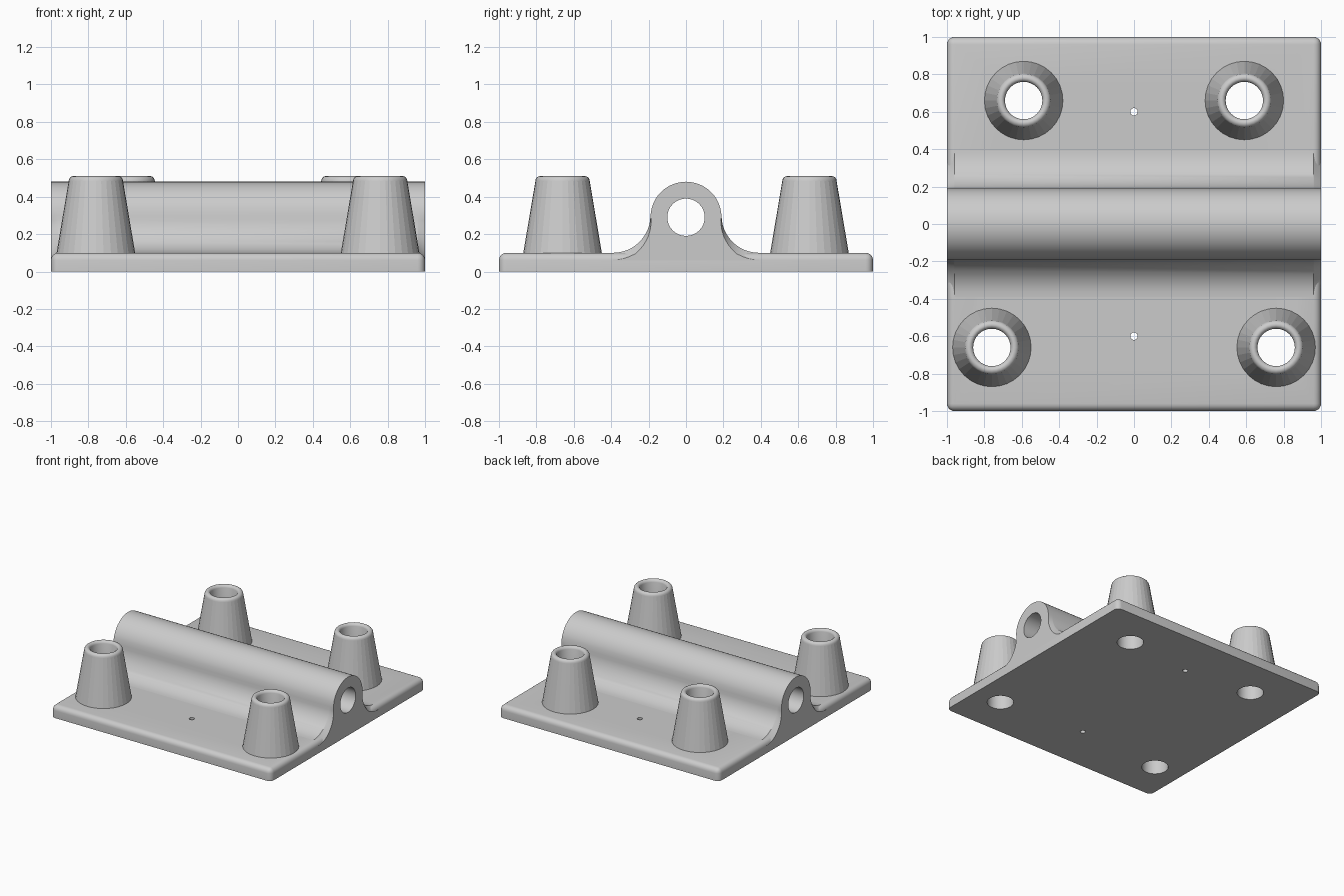
import bpy
import bmesh
from math import sin, cos, pi, radians

if "Cube" in bpy.data.objects:
    bpy.data.objects.remove(bpy.data.objects["Cube"], do_unlink=True)

# Single grey material
grey = bpy.data.materials.new("light grey")
grey.use_nodes = True
colour = (0.6, 0.6, 0.6, 1)
grey.diffuse_color = colour
grey.node_tree.nodes["Principled BSDF"].inputs["Base Color"].default_value = colour

PLATE_TOP, EDGE = 0.1, 0.04
HOLE, SIDES = 0.1, 32
POSTS = {"front_left": (0.76, -0.66), "front_right": (-0.76, -0.66),
         "back_left": (0.59, 0.66), "back_right": (-0.59, 0.66)}


def make_object(name, bm):
    bmesh.ops.recalc_face_normals(bm, faces=bm.faces)
    mesh = bpy.data.meshes.new(name)
    bm.to_mesh(mesh)
    bm.free()
    mesh.materials.append(grey)
    obj = bpy.data.objects.new(name, mesh)
    bpy.context.collection.objects.link(obj)
    return obj


def smooth(obj, angle=35):
    obj.data.polygons.foreach_set("use_smooth", [True] * len(obj.data.polygons))
    obj.data.set_sharp_from_angle(angle=radians(angle))


def cylinder_cutter(radius, x, y, z, along_x=False):
    bm = bmesh.new()
    bmesh.ops.create_cone(bm, cap_ends=True, segments=SIDES, radius1=radius,
                          radius2=radius, depth=3 if along_x else 1)
    cutter = make_object("hole_cutter", bm)
    cutter.location = (x, y, z)
    if along_x:
        cutter.rotation_euler.y = pi / 2
    cutter.hide_render = True
    return cutter


def cut(obj, cutters):
    for cutter in cutters:
        mod = obj.modifiers.new("hole", "BOOLEAN")
        mod.operation, mod.solver, mod.object = "DIFFERENCE", "EXACT", cutter
    bpy.context.view_layer.update()
    graph = bpy.context.evaluated_depsgraph_get()
    result = bpy.data.meshes.new_from_object(obj.evaluated_get(graph))
    obj.modifiers.clear()
    obj.data = result
    for cutter in cutters:
        bpy.data.objects.remove(cutter, do_unlink=True)


# Base plate with rounded corners and top edges, sharp underneath
bm = bmesh.new()
bmesh.ops.create_cube(bm, size=2)
for v in bm.verts:
    v.co.z = PLATE_TOP if v.co.z > 0 else 0
rounded = [e for e in bm.edges if max(v.co.z for v in e.verts) > 0]
bmesh.ops.bevel(bm, geom=rounded, offset=EDGE, segments=5, profile=0.5, affect="EDGES")
plate = make_object("base_plate", bm)
holes = [cylinder_cutter(HOLE, x, y, 0) for x, y in POSTS.values()]
holes += [cylinder_cutter(0.02, 0, y, 0) for y in (-0.6, 0.6)]
cut(plate, holes)
smooth(plate)


# Hinge barrel: round top flaring into the plate through concave fillets
def barrel_section(inset):
    half = []
    for i in range(13):
        t = i / 12
        r = 0.2 + inset * min(1, 1.5 * t)
        a = pi + t * pi / 2
        half.append((0.39 + r * cos(a), 0.3 + r * sin(a)))
    half.reverse()
    half.insert(0, (0.39, PLATE_TOP - EDGE))
    crown = [(0.19 * cos(i * pi / 24), 0.29 + 0.19 * sin(i * pi / 24)) for i in range(2, 23)]
    return half + crown + [(-y, z) for y, z in reversed(half)]


bm = bmesh.new()
steps = [(1 - EDGE * sin(i * pi / 8), 0.037 * (1 - cos(pi / 2 - i * pi / 8))) for i in range(5)]
stations = [(-x, d) for x, d in steps] + list(reversed(steps))
rings = [[bm.verts.new((x, y, z)) for y, z in barrel_section(d)] for x, d in stations]
for a, b in zip(rings, rings[1:]):
    for i in range(len(a)):
        j = (i + 1) % len(a)
        bm.faces.new((a[i], a[j], b[j], b[i]))
bm.faces.new(rings[0])
bm.faces.new(rings[-1])
barrel = make_object("hinge_barrel", bm)
cut(barrel, [cylinder_cutter(HOLE, 0, 0, 0.29, along_x=True)])
smooth(barrel)

# Tapered hollow posts, lathed from a profile with a rounded rim
TOP, RIM = 0.51, 0.025
profile = [(0.21, PLATE_TOP), (0.145, TOP - RIM)]
profile += [(0.12 + RIM * cos(a), TOP - RIM + RIM * sin(a))
            for a in (pi / 8, pi / 4, 3 * pi / 8, pi / 2)]
profile += [(0.113, TOP - 0.002), (0.105, TOP - 0.008), (HOLE, TOP - 0.02), (HOLE, PLATE_TOP)]
for name, (x, y) in POSTS.items():
    bm = bmesh.new()
    verts = [bm.verts.new((r, 0, z)) for r, z in profile]
    edges = [bm.edges.new(pair) for pair in zip(verts, verts[1:])]
    bmesh.ops.spin(bm, geom=verts + edges, cent=(0, 0, 0), axis=(0, 0, 1),
                   angle=2 * pi, steps=SIDES, use_merge=True)
    bmesh.ops.remove_doubles(bm, verts=bm.verts, dist=0.0005)
    post = make_object(name + "_post", bm)
    post.location = (x, y, 0)
    smooth(post)
    # Faceted taper
    for p in post.data.polygons:
        if 0.2 < p.center.z < 0.4 and p.center.xy.length > 0.13:
            p.use_smooth = False
